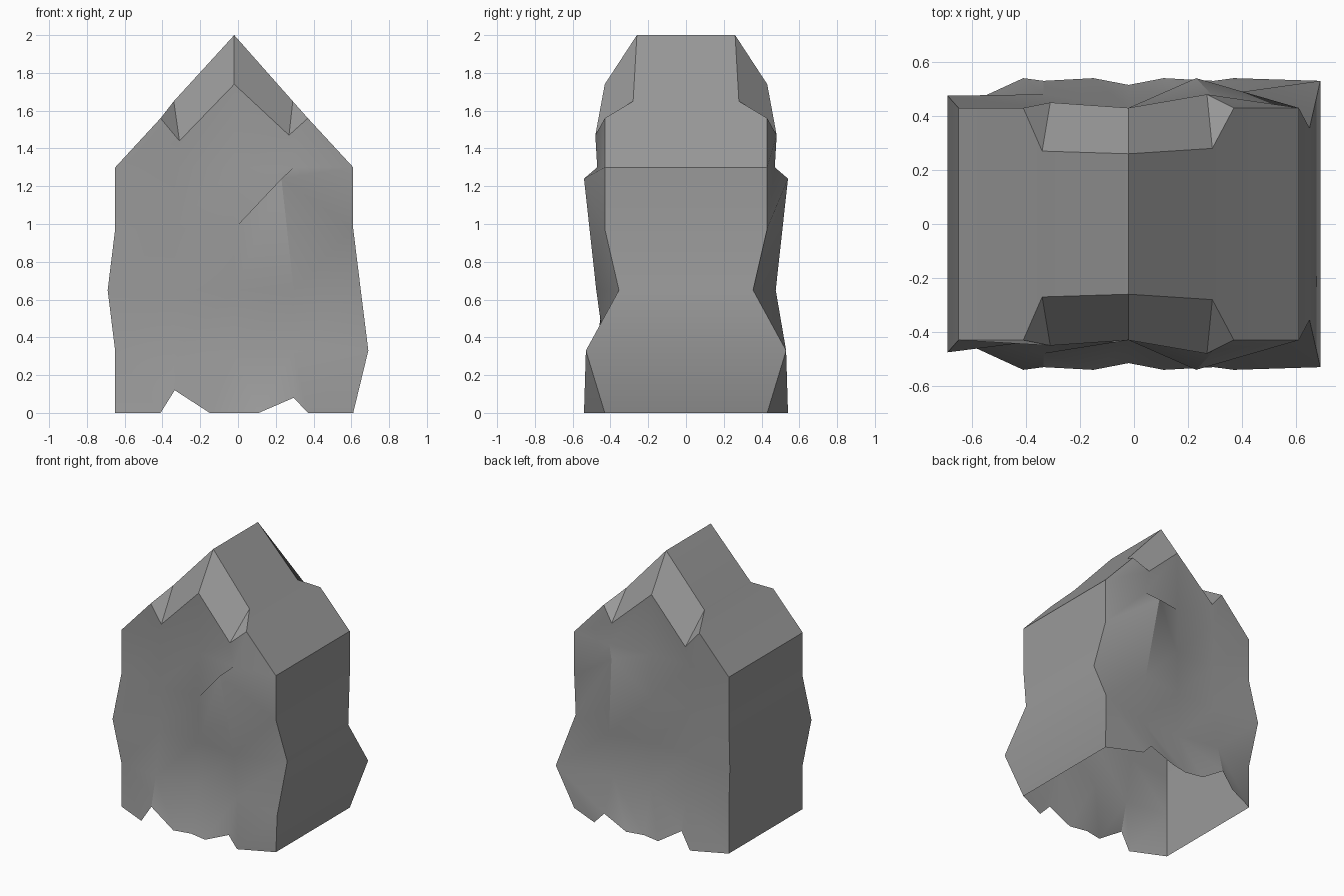
import bpy
import bmesh
from mathutils import Vector

default_cube = bpy.data.objects.get("Cube")
if default_cube:
    bpy.data.objects.remove(default_cube, do_unlink=True)

# Plain stone colour
stone = bpy.data.materials.new("stone_grey")
stone.use_nodes = True
grey = (0.32, 0.32, 0.32, 1.0)
stone.diffuse_color = grey
stone.node_tree.nodes["Principled BSDF"].inputs["Base Color"].default_value = grey

# Regular grid of the block's face, stored as (x, depth, z)
LAST = 4
WIDTH, LEFT, HEIGHT, DEPTH = 1.26, -0.65, 1.3, 0.43
points = {}
for col in range(LAST + 1):
    for row in range(LAST + 1):
        points[col, row] = Vector((LEFT + WIDTH * col / LAST, DEPTH, HEIGHT * row / LAST))

# Weathered grid points: bulges, the hollow and the chipped foot
points[0, 2] = Vector((-0.69, 0.475, 0.65))
points[4, 1] = Vector((0.69, 0.53, 0.33))
points[4, 2] = Vector((0.65, 0.355, 0.65))
points[3, 3] = Vector((0.23, 0.54, 1.24))
points[1, 0] = Vector((-0.335, 0.53, 0.12))
points[3, 0] = Vector((0.295, 0.53, 0.08))
for key, depth in {(1, 1): 0.48, (2, 0): 0.515, (3, 2): 0.475, (3, 4): 0.47}.items():
    points[key].y = depth

# Extra points along the foot, one per column gap
for col, x in enumerate((-0.41, -0.15, 0.11, 0.37)):
    points["foot", col] = Vector((x, 0.54, 0))

# Gabled top with a bevelled ridge
points["peak"] = Vector((-0.02, 0.26, 2.0))
points["brow"] = Vector((-0.02, 0.43, 1.74))
points["eave_l"] = Vector((-0.41, 0.43, 1.56))
points["eave_r"] = Vector((0.37, 0.43, 1.56))
points["notch_l"] = Vector((-0.34, 0.27, 1.65))
points["notch_r"] = Vector((0.29, 0.28, 1.65))
points["chip_l"] = Vector((-0.31, 0.45, 1.44))
points["chip_r"] = Vector((0.27, 0.48, 1.47))

# Faces of one broad side
faces = []
for col in range(LAST):
    for row in range(LAST):
        face = [(col, row), (col + 1, row), (col + 1, row + 1), (col, row + 1)]
        if row == 0:
            face.insert(1, ("foot", col))
        faces.append(face)
faces += [
    [(0, 4), (1, 4), "chip_l", "eave_l"],
    [(1, 4), (2, 4), "brow", "chip_l"],
    [(2, 4), (3, 4), "chip_r", "brow"],
    [(3, 4), (4, 4), "eave_r", "chip_r"],
    ["chip_l", "brow", "peak", "notch_l"],
    ["brow", "chip_r", "notch_r", "peak"],
    ["eave_l", "chip_l", "notch_l"],
    ["chip_r", "eave_r", "notch_r"],
]

# Rim joining front and back, open underneath
rim = [(LAST, row) for row in range(LAST + 1)]
rim += ["eave_r", "notch_r", "peak", "notch_l", "eave_l"]
rim += [(0, row) for row in reversed(range(LAST + 1))]

bm = bmesh.new()
front = {key: bm.verts.new((p.x, -p.y, p.z)) for key, p in points.items()}
back = {key: bm.verts.new(p) for key, p in points.items()}
for face in faces:
    bm.faces.new([front[key] for key in face])
    bm.faces.new([back[key] for key in reversed(face)])
for a, b in zip(rim, rim[1:]):
    bm.faces.new([front[a], back[a], back[b], front[b]])

mesh = bpy.data.meshes.new("stone_block")
bm.to_mesh(mesh)
bm.free()
mesh.materials.append(stone)
block = bpy.data.objects.new("stone_block", mesh)
bpy.context.collection.objects.link(block)

# Soft shading across the worn faces, crisp at the rim
bpy.ops.object.select_all(action="DESELECT")
block.select_set(True)
bpy.context.view_layer.objects.active = block
bpy.ops.object.shade_smooth_by_angle(angle=0.4)
